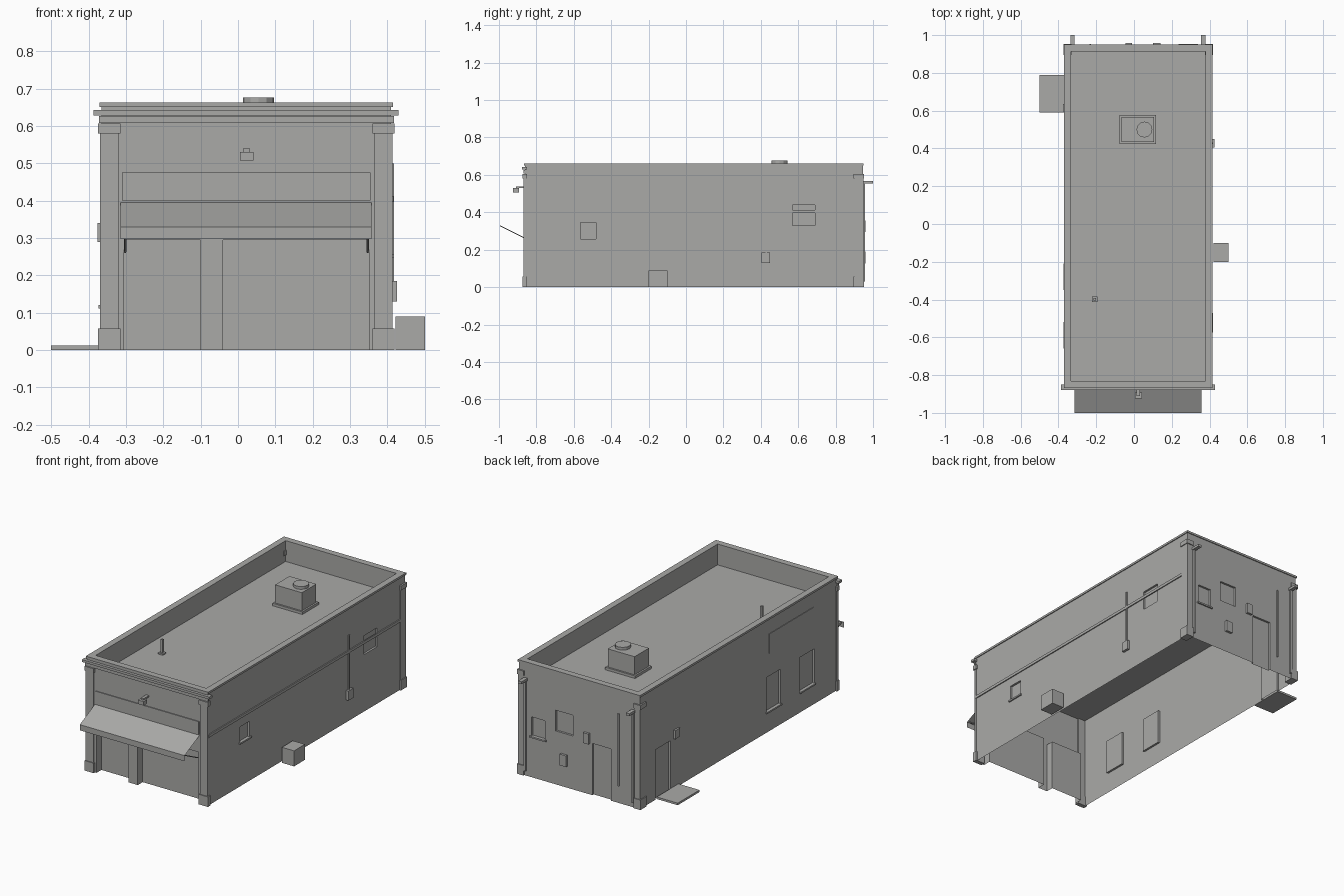
import bpy, bmesh
from mathutils import Vector

if "Cube" in bpy.data.objects:
    bpy.data.objects.remove(bpy.data.objects["Cube"], do_unlink=True)

GREY = (0.4, 0.4, 0.39, 1)
plaster = bpy.data.materials.new("plain_grey")
plaster.use_nodes = True
plaster.diffuse_color = GREY
plaster.node_tree.nodes["Principled BSDF"].inputs["Base Color"].default_value = GREY

X0, X1, Y0, Y1 = -0.365, 0.41, -0.862, 0.945
ROOF, TOP = 0.54, 0.655


def finish(name, bm):
    bmesh.ops.remove_doubles(bm, verts=bm.verts, dist=0.0001)
    mesh = bpy.data.meshes.new(name)
    bm.to_mesh(mesh)
    bm.free()
    mesh.materials.append(plaster)
    obj = bpy.data.objects.new(name, mesh)
    bpy.context.collection.objects.link(obj)
    return obj


def quad(bm, points):
    bm.faces.new([bm.verts.new(p) for p in points])


def box(name, xs, ys, zs):
    bm = bmesh.new()
    bmesh.ops.create_cube(bm, size=1)
    for v in bm.verts:
        v.co = [r[0] if c < 0 else r[1] for r, c in zip((xs, ys, zs), v.co)]
    return finish(name, bm)


def ring(name, grow, inset, z0, z1):
    """Rectangular frame following the outside walls."""
    bm = bmesh.new()

    def loop(d, z):
        return [(X0 - d, Y0 - d, z), (X1 + d, Y0 - d, z), (X1 + d, Y1 + d, z), (X0 - d, Y1 + d, z)]
    loops = [loop(grow, z0), loop(grow, z1), loop(-inset, z1), loop(-inset, z0)]
    for k in range(4):
        a, b = loops[k], loops[(k + 1) % 4]
        for i in range(4):
            j = (i + 1) % 4
            quad(bm, (a[i], a[j], b[j], b[i]))
    return finish(name, bm)


def wall(name, side, recesses):
    """Thin wall with recessed openings: (u0, u1, z0, z1, depth)."""
    place = {
        "front": lambda u, z, d: (u, Y0 + d, z),
        "back": lambda u, z, d: (u, Y1 - d, z),
        "left": lambda u, z, d: (X1 - d, u, z),
        "right": lambda u, z, d: (X0 + d, u, z),
    }[side]
    lo, hi = (X0, X1) if side in ("front", "back") else (Y0, Y1)
    us = sorted({lo, hi} | {u for r in recesses for u in r[:2]})
    zs = sorted({0, TOP} | {z for r in recesses for z in r[2:4]})
    bm = bmesh.new()
    for u0, u1 in zip(us, us[1:]):
        for z0, z1 in zip(zs, zs[1:]):
            u, z = (u0 + u1) / 2, (z0 + z1) / 2
            if not any(r[0] < u < r[1] and r[2] < z < r[3] for r in recesses):
                quad(bm, [place(*p, 0) for p in ((u0, z0), (u1, z0), (u1, z1), (u0, z1))])
    for u0, u1, z0, z1, d in recesses:
        corners = [(u0, z0), (u1, z0), (u1, z1), (u0, z1)]
        quad(bm, [place(*p, d) for p in corners])
        for i in range(4):
            a, b = corners[i], corners[(i + 1) % 4]
            if a[1] + b[1] > 0:
                quad(bm, (place(*a, 0), place(*b, 0), place(*b, d), place(*a, d)))
    if side in ("back", "right"):
        bmesh.ops.reverse_faces(bm, faces=bm.faces)
    return finish(name, bm)


# Walls with bays, doors and windows
wall("front_wall", "front", [(-0.305, -0.1, 0, 0.295, 0.045), (-0.04, 0.35, 0, 0.295, 0.045)])
wall("back_wall", "back", [(0.245, 0.33, 0.24, 0.35, 0.012), (0.065, 0.175, 0.31, 0.43, 0.012),
                           (-0.18, -0.06, 0, 0.3, 0.012)])
wall("left_wall", "left", [(-0.565, -0.48, 0.255, 0.345, 0.012), (0.57, 0.69, 0.33, 0.44, 0.012)])
wall("right_wall", "right", [(-0.345, -0.215, 0.12, 0.32, 0.012), (-0.655, -0.525, 0.12, 0.32, 0.012),
                             (0.665, 0.8, 0, 0.29, 0.012)])

# Roof, parapet and coping
bm = bmesh.new()
quad(bm, [(X0, Y0, ROOF), (X1, Y0, ROOF), (X1, Y1, ROOF), (X0, Y1, ROOF)])
finish("roof", bm)
ring("parapet", 0, 0.03, ROOF, TOP)
ring("coping", 0.005, 0.032, 0.65, 0.662)

# Front cornice and sign panel
box("lower_cornice", (-0.372, 0.417), (-0.87, Y0), (0.608, 0.626))
box("upper_cornice", (-0.387, 0.43), (-0.878, -0.85), (0.628, 0.642))
box("sign_panel", (-0.31, 0.355), (-0.867, Y0), (0.4, 0.475))

# Corner piers with base and capital
for label, front in (("front", True), ("back", False)):
    for side, edge, s in (("left", X1, 1), ("right", X0, -1)):
        for part, z0, z1, g in (("shaft", 0.058, 0.58, 0), ("base", 0, 0.058, 0.005), ("capital", 0.58, 0.606, 0.005)):
            if front:
                ys = (Y0 - 0.007 - g, Y0 + 0.008 + g)
                wide = 0.045
            else:
                ys = (Y1 - 0.045 - g, Y1 + 0.003 + g)
                wide = 0.03
            xs = sorted((edge + s * (0.004 + g), edge - s * (wide + g)))
            box(f"{label}_{side}_pier_{part}", xs, ys, (z0, z1))

# Awning with valance and braces
bm = bmesh.new()
quad(bm, [(-0.315, -1, 0.33), (0.357, -1, 0.33), (0.357, Y0, 0.395), (-0.315, Y0, 0.395)])
quad(bm, [(-0.315, -1, 0.297), (0.357, -1, 0.297), (0.357, -1, 0.33), (-0.315, -1, 0.33)])
finish("awning", bm)


def rod(name, points, radius):
    curve = bpy.data.curves.new(name, "CURVE")
    curve.dimensions = "3D"
    curve.bevel_depth = radius
    curve.bevel_resolution = 1
    curve.use_fill_caps = True
    line = curve.splines.new("POLY")
    line.points.add(len(points) - 1)
    for p, co in zip(line.points, points):
        p.co = (*co, 1)
    curve.materials.append(plaster)
    obj = bpy.data.objects.new(name, curve)
    bpy.context.collection.objects.link(obj)


for side, x in (("left", 0.347), ("right", -0.302)):
    rod(f"{side}_awning_brace", [(x, -0.995, 0.328), (x, Y0, 0.262)], 0.003)

# Front lamp
box("lamp_head", (0.005, 0.042), (-0.925, -0.892), (0.507, 0.53))
box("lamp_arm", (0.014, 0.032), (-0.91, Y0), (0.53, 0.539))

# Left side: belt course, sill, meter with conduit, ground unit
box("belt_course", (X1, X1 + 0.006), (Y0, 0.9), (0.396, 0.412))
box("left_window_sill", (X1, X1 + 0.008), (-0.575, -0.47), (0.247, 0.256))
box("meter_box", (X1, 0.425), (0.405, 0.45), (0.13, 0.185))
box("meter_conduit", (X1, X1 + 0.007), (0.424, 0.432), (0.185, 0.5))
box("ground_unit", (0.422, 0.5), (-0.2, -0.1), (0, 0.09))

# Right side: sills, high panel, door lamp, door step
for n, y in (("first", -0.28), ("second", -0.59)):
    box(f"{n}_right_sill", (X0 - 0.008, X0), (y - 0.07, y + 0.07), (0.112, 0.121))
box("right_wall_panel", (X0 - 0.003, X0), (-0.65, -0.24), (0.45, 0.565))
box("door_lamp", (X0 - 0.011, X0), (0.59, 0.635), (0.29, 0.34))
box("door_step", (-0.5, X0), (0.59, 0.79), (0, 0.012))

# Back: sill, boxes, conduit, drain pipes with heads
box("back_window_sill", (0.235, 0.34), (Y1, Y1 + 0.008), (0.231, 0.24))
box("upper_utility_box", (-0.045, -0.01), (Y1, Y1 + 0.014), (0.295, 0.355))
box("lower_utility_box", (0.1, 0.14), (Y1, Y1 + 0.014), (0.125, 0.19))
box("back_conduit", (-0.235, -0.228), (Y1, Y1 + 0.007), (0.1, 0.52))
for side, x in (("left", 0.367), ("right", -0.325)):
    box(f"{side}_drain_spout", (x - 0.011, x + 0.011), (Y1, 1), (0.553, 0.567))
    box(f"{side}_drain_pipe", (x - 0.006, x + 0.006), (Y1, Y1 + 0.012), (0.03, 0.555))

# Roof equipment
box("roof_unit_skirt", (-0.076, 0.116), (0.424, 0.576), (ROOF, ROOF + 0.015))
box("roof_unit", (-0.066, 0.106), (0.434, 0.566), (ROOF, 0.66))
bm = bmesh.new()
bmesh.ops.create_cone(bm, cap_ends=True, segments=12, radius1=0.042, radius2=0.042, depth=0.016)
bmesh.ops.translate(bm, verts=bm.verts, vec=Vector((0.055, 0.5, 0.668)))
finish("roof_fan", bm)
box("vent_base", (-0.223, -0.193), (-0.413, -0.383), (ROOF, ROOF + 0.008))
box("vent_pipe", (-0.214, -0.202), (-0.404, -0.392), (ROOF, 0.625))
